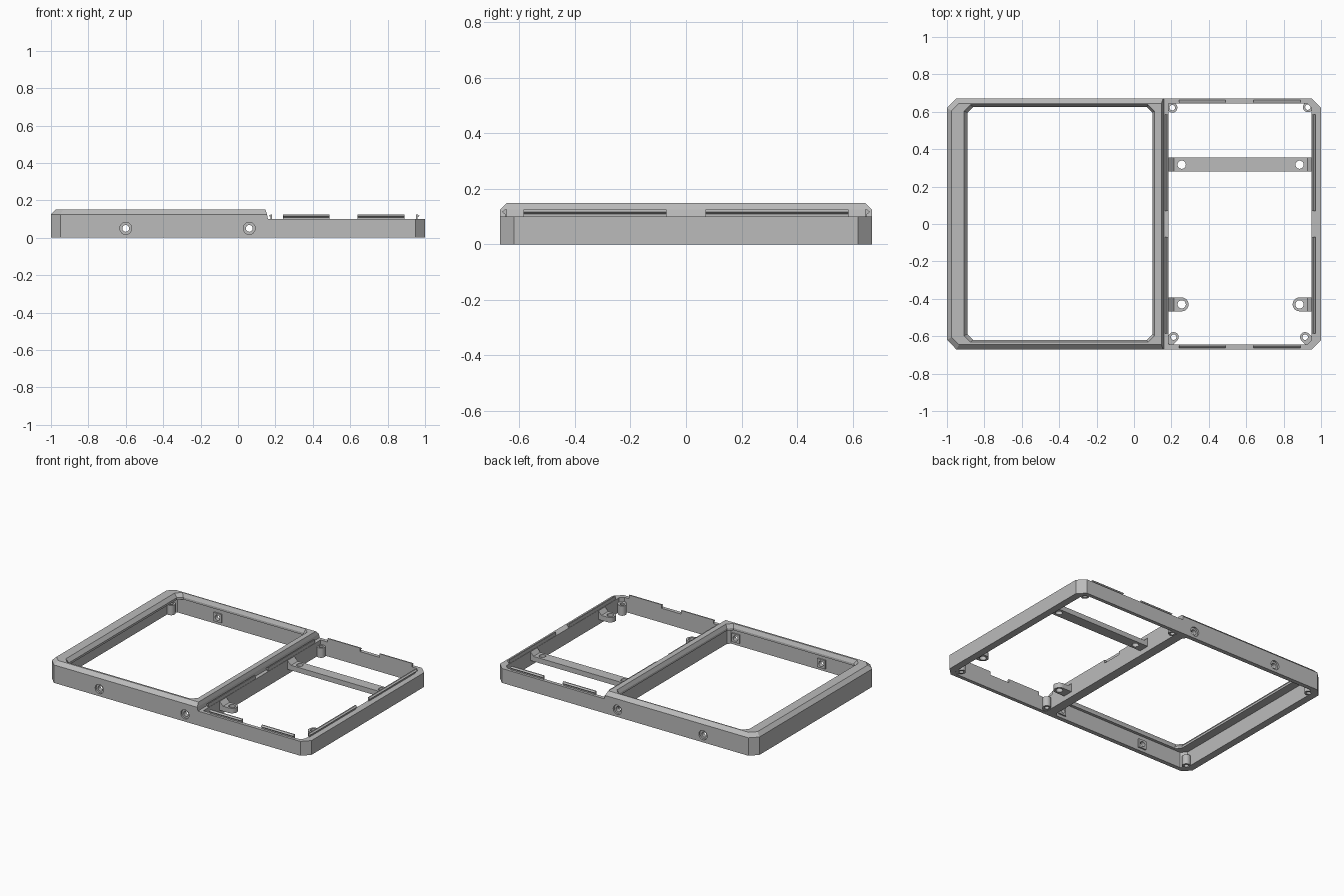
import bpy, bmesh, math
from mathutils import Matrix

if "Cube" in bpy.data.objects:
    bpy.data.objects.remove(bpy.data.objects["Cube"], do_unlink=True)

grey = bpy.data.materials.new("plain_grey")
grey.use_nodes = True
grey.diffuse_color = (0.5, 0.5, 0.5, 1)
grey.node_tree.nodes["Principled BSDF"].inputs["Base Color"].default_value = (0.5, 0.5, 0.5, 1)

# Extrusion axes: outline (u, v) maps to the two remaining axes
AXES = {
    "z": Matrix.Identity(4),
    "y": Matrix(((1, 0, 0, 0), (0, 0, 1, 0), (0, 1, 0, 0), (0, 0, 0, 1))),
    "x": Matrix(((0, 0, 1, 0), (1, 0, 0, 0), (0, 1, 0, 0), (0, 0, 0, 1))),
}


def finish(name, bm):
    bmesh.ops.remove_doubles(bm, verts=bm.verts, dist=0.0002)
    bmesh.ops.recalc_face_normals(bm, faces=bm.faces)
    mesh = bpy.data.meshes.new(name)
    bm.to_mesh(mesh)
    bm.free()
    mesh.materials.append(grey)
    obj = bpy.data.objects.new(name, mesh)
    bpy.context.scene.collection.objects.link(obj)
    return obj


def extrude(name, outlines, lo, hi, axis="z"):
    """Extrude an outline (any further outlines are holes) along an axis."""
    bm = bmesh.new()
    for pts in outlines:
        vs = [bm.verts.new((u, v, lo)) for u, v in pts]
        for a, b in zip(vs, vs[1:] + vs[:1]):
            bm.edges.new((a, b))
    bmesh.ops.triangle_fill(bm, use_beauty=True, edges=bm.edges[:], normal=(0, 0, 1))
    out = bmesh.ops.extrude_face_region(bm, geom=bm.faces[:], use_keep_orig=True)
    top = [g for g in out["geom"] if isinstance(g, bmesh.types.BMVert)]
    bmesh.ops.translate(bm, verts=top, vec=(0, 0, hi - lo))
    bm.transform(AXES[axis])
    return finish(name, bm)


def circle(cx, cy, r, n=24):
    return [(cx + r * math.cos(2 * math.pi * i / n), cy + r * math.sin(2 * math.pi * i / n))
            for i in range(n)]


def box(x0, x1, y0, y1):
    return [(x0, y0), (x1, y0), (x1, y1), (x0, y1)]


def tongue(cx, cy, r, length, angle):
    """Rounded end at the centre, straight back towards the given angle."""
    c, s = math.cos(angle), math.sin(angle)
    pts = [(length, -r), (length, r)]
    pts += [(r * math.cos(t), r * math.sin(t))
            for t in (math.pi * (0.5 + i / 12) for i in range(13))]
    return [(cx + u * c - v * s, cy + u * s + v * c) for u, v in pts]


def chamfered(x0, x1, y0, y1, cl, cr):
    return [(x0 + cl, y0), (x1 - cr, y0), (x1, y0 + cr), (x1, y1 - cr),
            (x1 - cr, y1), (x0 + cl, y1), (x0, y1 - cl), (x0, y0 + cl)]


# Raised bezel frame: closed loft through outer wall, top, window and inner wall
sections = [
    ((-1, 0.185, -0.67, 0.67, 0.05, 0), 0),
    ((-1, 0.185, -0.67, 0.67, 0.05, 0), 0.1),
    ((-1, 0.16, -0.67, 0.67, 0.05, 0), 0.1),
    ((-1, 0.155, -0.67, 0.67, 0.05, 0), 0.125),
    ((-0.975, 0.147, -0.645, 0.645, 0.04, 0), 0.15),
    ((-0.91, 0.11, -0.632, 0.638, 0.035, 0.035), 0.15),
    ((-0.89, 0.098, -0.62, 0.626, 0.03, 0.03), 0.125),
    ((-0.89, 0.098, -0.62, 0.626, 0.03, 0.03), 0.11),
    ((-0.95, 0.12, -0.64, 0.64, 0.035, 0.02), 0.11),
    ((-0.95, 0.12, -0.64, 0.64, 0.035, 0.02), 0),
]
bm = bmesh.new()
rings = [[bm.verts.new((x, y, z)) for x, y in chamfered(*rect)] for rect, z in sections]
for a, b in zip(rings, rings[1:] + rings[:1]):
    for i in range(8):
        j = (i + 1) % 8
        bm.faces.new((a[i], a[j], b[j], b[i]))
bmesh.ops.remove_doubles(bm, verts=bm.verts, dist=0.0002)
bezel = finish("bezel_frame", bm)

# Screw holes with counterbores through the front and back walls
SCREWS = (-0.6, 0.06)
for x in SCREWS:
    for r, lo, hi in ((0.018, -0.8, 0.8), (0.032, 0.658, 0.8), (0.032, -0.8, -0.658)):
        cutter = extrude("screw_cutter", [circle(x, 0.05, r)], lo, hi, "y")
        cutter.hide_render = True
        mod = bezel.modifiers.new("hole", "BOOLEAN")
        mod.operation, mod.object, mod.solver = "DIFFERENCE", cutter, "EXACT"
        with bpy.context.temp_override(object=bezel, active_object=bezel):
            bpy.ops.object.modifier_apply(modifier=mod.name)
        bpy.data.objects.remove(cutter, do_unlink=True)
    # Inner pads around the holes
    for side, lo, hi in (("front", -0.64, -0.63), ("back", 0.63, 0.64)):
        extrude(side + "_screw_pad", [box(x - 0.03, x + 0.03, 0.02, 0.08),
                                      circle(x, 0.05, 0.018)], lo, hi, "y")

# Lower open tray: U-shaped wall joined to the bezel
outer = [(0.185, -0.67), (0.95, -0.67), (1, -0.62), (1, 0.62), (0.95, 0.67), (0.185, 0.67)]
inner = [(0.185, 0.645), (0.925, 0.645), (0.95, 0.62), (0.95, -0.62), (0.925, -0.645), (0.185, -0.645)]
extrude("tray_wall", [outer + inner], 0, 0.1)

# Snap tabs with an outward ridge
TAB = [(0, 0.09), (0, 0.125), (0.008, 0.125), (0.018, 0.117), (0.008, 0.109), (0.008, 0.09)]


def tab(name, base, sign, lo, hi, axis):
    extrude(name, [[(base + sign * u, v) for u, v in TAB]], lo, hi, axis)


for side, s in (("front", -1), ("back", 1)):
    for lo, hi in ((0.24, 0.49), (0.64, 0.89)):
        tab(side + "_snap_tab", s * 0.645, s, lo, hi, "x")
    lo, hi = sorted((s * 0.07, s * 0.585))
    tab(side + "_outer_snap_tab", 0.952, 1, lo, hi, "y")
    tab(side + "_divider_snap_tab", 0.183, -1, lo, hi, "y")

# Cross bar with two mounting holes
extrude("cross_bar", [box(0.18, 0.955, 0.28, 0.355), circle(0.255, 0.317, 0.022),
                      circle(0.885, 0.317, 0.022)], 0.035, 0.07)

# Front mounting ears
extrude("inner_mount_ear", [tongue(0.255, -0.43, 0.037, 0.072, math.pi),
                            circle(0.255, -0.43, 0.022)], 0.035, 0.07)
extrude("outer_mount_ear", [tongue(0.885, -0.43, 0.037, 0.068, 0),
                            circle(0.885, -0.43, 0.022)], 0.035, 0.07)

# Sloped gussets where the bar and ears meet the walls
for lo, hi in ((0.28, 0.355), (-0.467, -0.393)):
    for name, wall, tip in (("inner_gusset", 0.183, 0.215), ("outer_gusset", 0.952, 0.925)):
        extrude(name, [[(wall, 0.068), (tip, 0.068), (wall, 0.098)]], lo, hi, "y")

# Corner screw posts: centre, length back into the corner, corner direction
for x, y, length, deg in ((0.205, 0.622, 0.03, 135), (0.93, 0.625, 0.03, 45),
                          (0.212, -0.605, 0.045, 225), (0.915, -0.605, 0.045, 315),
                          (-0.935, 0.6, 0.03, 135), (-0.935, -0.6, 0.03, 225)):
    extrude("corner_post", [tongue(x, y, 0.027, length, math.radians(deg)),
                            circle(x, y, 0.015, 16)], 0.002, 0.07)
